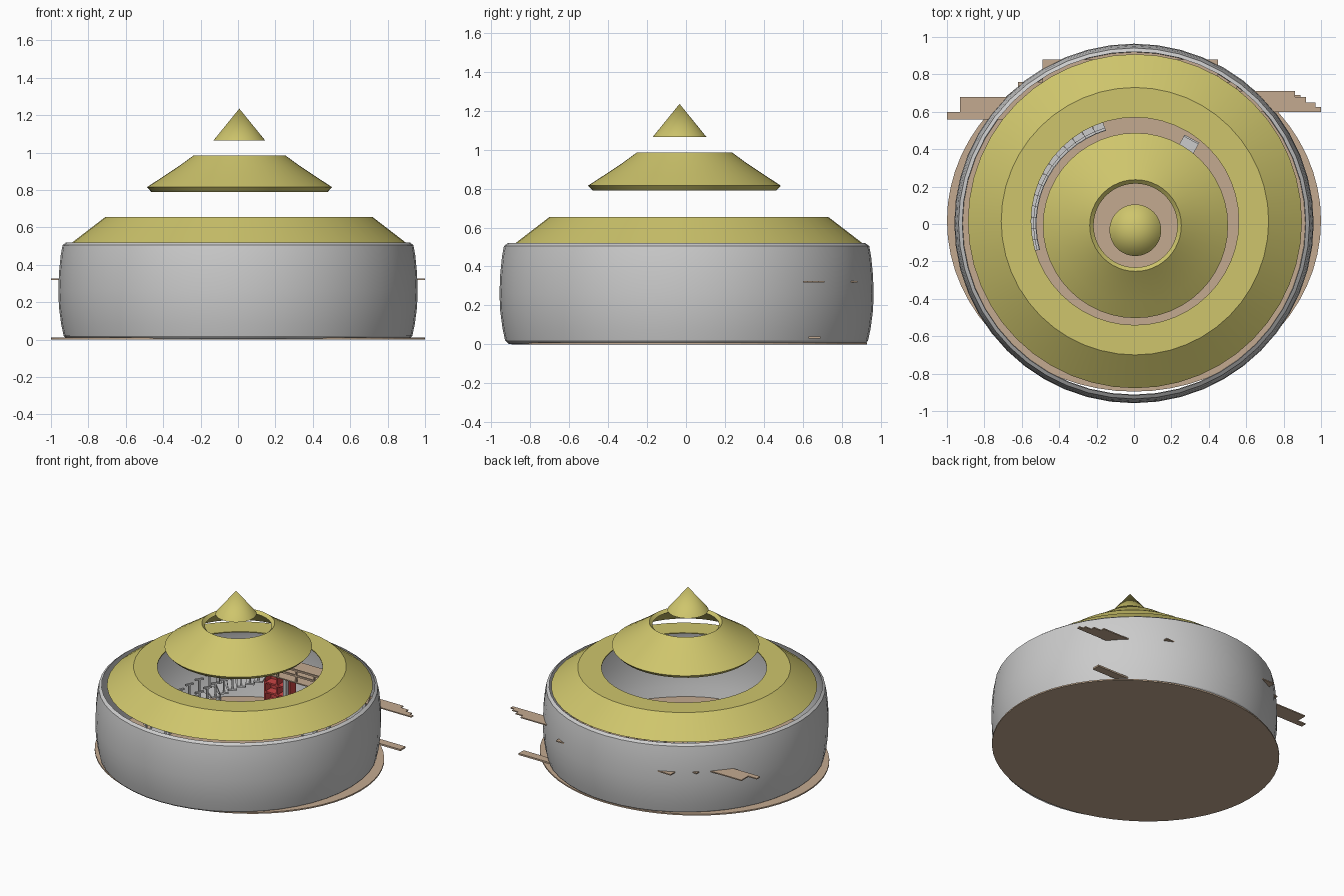
import bpy, bmesh, math
from mathutils import Matrix, Vector

if "Cube" in bpy.data.objects:
    bpy.data.objects.remove(bpy.data.objects["Cube"])


def mat(name, rgb):
    m = bpy.data.materials.new(name)
    m.diffuse_color = (*rgb, 1)
    m.use_nodes = True
    m.node_tree.nodes["Principled BSDF"].inputs["Base Color"].default_value = m.diffuse_color
    return m


OLIVE = mat("olive_thatch", (0.62, 0.56, 0.15))
BROWN = mat("brown_wood", (0.55, 0.40, 0.28))
RED = mat("red_paint", (0.60, 0.06, 0.06))


def finish(name, bm, material=None, smooth=False):
    bmesh.ops.recalc_face_normals(bm, faces=bm.faces)
    me = bpy.data.meshes.new(name)
    bm.to_mesh(me)
    bm.free()
    ob = bpy.data.objects.new(name, me)
    bpy.context.collection.objects.link(ob)
    if material:
        me.materials.append(material)
    if smooth:
        bpy.ops.object.select_all(action='DESELECT')
        ob.select_set(True)
        bpy.context.view_layer.objects.active = ob
        bpy.ops.object.shade_smooth_by_angle(angle=math.radians(25))
    return ob


def lathe(name, profile, center, material=None, n=48):
    """Spin a closed (radius, height) profile around a vertical axis."""
    bm = bmesh.new()
    rings = [[bm.verts.new((center[0] + r * math.cos(2 * math.pi * i / n),
                            center[1] + r * math.sin(2 * math.pi * i / n), z))
              for i in range(n)] for r, z in profile]
    for a, b in zip(rings, rings[1:] + rings[:1]):
        for i in range(n):
            j = (i + 1) % n
            bm.faces.new((a[i], a[j], b[j], b[i]))
    return finish(name, bm, material, True)


def add_box(bm, center, size, turn=0.0):
    m = (Matrix.Translation(center) @ Matrix.Rotation(turn, 4, 'Z')
         @ Matrix.Diagonal((*size, 1)))
    bmesh.ops.create_cube(bm, size=1, matrix=m)


# barrel-shaped outer wall, open at the top
outer = [(0.915, 0.003), (0.932, 0.02), (0.945, 0.08), (0.957, 0.17), (0.961, 0.26),
         (0.957, 0.36), (0.948, 0.45), (0.938, 0.505), (0.918, 0.52)]
inner = [(r - 0.014, z) for r, z in reversed(outer[1:-1])]
lathe("round_wall", outer + inner, (0, 0.003))

# lower, middle and top roof sections
lathe("lower_roof", [(0.893, 0.518), (0.715, 0.655), (0.555, 0.655), (0.555, 0.648),
                     (0.711, 0.648), (0.882, 0.518)], (0.005, 0.015), OLIVE)
lathe("middle_roof", [(0.472, 0.79), (0.495, 0.815), (0.415, 0.867), (0.32, 0.93),
                      (0.245, 0.985), (0.224, 0.965), (0.31, 0.91), (0.40, 0.85)],
      (0.008, -0.008), OLIVE)
bm = bmesh.new()
bmesh.ops.create_cone(bm, cap_ends=True, segments=48, radius1=0.138, radius2=0, depth=0.17,
                      matrix=Matrix.Translation((0.007, -0.033, 1.15)))
finish("roof_peak", bm, OLIVE, True)

# oval floor
bm = bmesh.new()
bmesh.ops.create_cone(bm, cap_ends=True, segments=64, radius1=1, radius2=1, depth=0.01,
                      matrix=Matrix.Translation((0, 0.017, 0.005)) @ Matrix.Diagonal((1, 0.913, 1, 1)))
finish("floor", bm, BROWN)

# balcony platform with stepped ends: x range and y range of each board
bm = bmesh.new()
boards = [(-1.0, -0.45, 0.56, 0.60), (-0.93, 1.0, 0.60, 0.625), (-0.93, 0.97, 0.625, 0.65),
          (-0.93, 0.92, 0.65, 0.68), (-0.62, 0.86, 0.68, 0.71), (-0.62, 0.55, 0.71, 0.76),
          (-0.49, 0.45, 0.76, 0.88)]
for x0, x1, y0, y1 in boards:
    add_box(bm, ((x0 + x1) / 2, (y0 + y1) / 2, 0.322), (x1 - x0, y1 - y0, 0.008))
finish("balcony_floor", bm, BROWN)

# low step under the balcony
bm = bmesh.new()
add_box(bm, (0.70, 0.66, 0.035), (0.38, 0.06, 0.012))
finish("low_step", bm, BROWN)

# balcony rail
bm = bmesh.new()
for z in (0.37, 0.41):
    add_box(bm, (0.2, 0.61, z), (0.9, 0.012, 0.012))
for i in range(7):
    add_box(bm, (-0.25 + 0.15 * i, 0.61, 0.37), (0.012, 0.012, 0.09))
finish("balcony_rail", bm, BROWN)

# posts holding the balcony
bm = bmesh.new()
for x in (-0.6, -0.05, 0.3, 0.6):
    add_box(bm, (x, 0.63, 0.165), (0.025, 0.025, 0.31))
finish("balcony_posts", bm)

# red shelf unit: frame, uprights, boards and back panel
bm = bmesh.new()
for i in range(3):
    add_box(bm, (-0.24 + 0.1 * i, 0.69, 0.155), (0.014, 0.07, 0.29))
for i in range(5):
    add_box(bm, (-0.14, 0.69, 0.018 + 0.07 * i), (0.21, 0.07, 0.012))
add_box(bm, (-0.14, 0.725, 0.155), (0.21, 0.01, 0.29))
finish("shelf_unit", bm, RED)

# curved staircase with balusters rising to the balcony
bm = bmesh.new()
N = 14
for i in range(N):
    a = math.radians(192 - 82 * i / (N - 1))
    z = 0.02 + 0.29 * i / (N - 1)
    d = Vector((math.cos(a), math.sin(a), 0))
    add_box(bm, d * 0.60 + Vector((0, 0, z)), (0.16, 0.06, 0.012), a)
    for r in (0.53, 0.67):
        add_box(bm, d * r + Vector((0, 0, z + 0.05)), (0.012, 0.012, 0.10), a)
        add_box(bm, d * r + Vector((0, 0, z + 0.10)), (0.014, 0.06, 0.012), a)
finish("curved_stairs", bm)

# small chair
bm = bmesh.new()
c = Vector((0.29, 0.42, 0))
add_box(bm, c + Vector((0, 0, 0.07)), (0.09, 0.08, 0.012), -0.5)
rot = Matrix.Rotation(-0.5, 3, 'Z')
add_box(bm, c + rot @ Vector((0, 0.036, 0.12)), (0.09, 0.01, 0.10), -0.5)
for sx in (-1, 1):
    for sy in (-1, 1):
        add_box(bm, c + rot @ Vector((0.038 * sx, 0.034 * sy, 0.038)), (0.01, 0.01, 0.064), -0.5)
finish("chair", bm)
